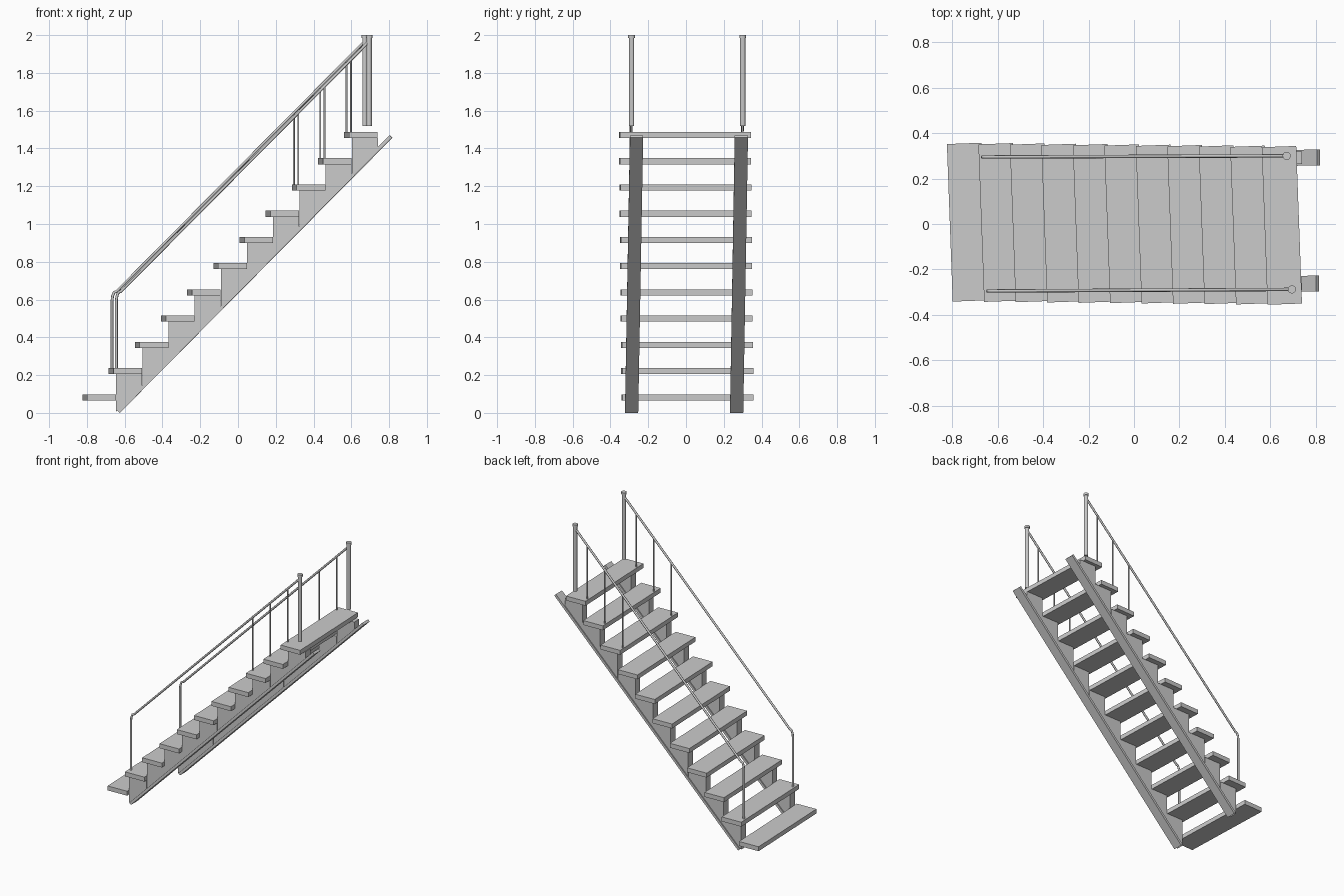
import bpy, bmesh, math
from mathutils import Vector

if "Cube" in bpy.data.objects:
    bpy.data.objects.remove(bpy.data.objects["Cube"])

STEP_X, STEP_Z = 0.1386, 0.1389
YAW = math.radians(2.1)


def add_mesh(name, bm):
    bmesh.ops.recalc_face_normals(bm, faces=bm.faces)
    me = bpy.data.meshes.new(name)
    bm.to_mesh(me)
    bm.free()
    ob = bpy.data.objects.new(name, me)
    bpy.context.collection.objects.link(ob)
    return ob


def box(name, loc, size, yaw=0.0):
    bm = bmesh.new()
    bmesh.ops.create_cube(bm, size=1)
    bmesh.ops.scale(bm, vec=size, verts=bm.verts)
    ob = add_mesh(name, bm)
    ob.location = loc
    ob.rotation_euler.z = yaw
    return ob


def plate(name, profile, width, y_at):
    """Extrude an x-z profile across y; y_at(x) gives the centre line."""
    bm = bmesh.new()
    sides = [[bm.verts.new((x, y_at(x) + s * width / 2, z)) for x, z in profile]
             for s in (-1, 1)]
    n = len(profile)
    for ring in sides:
        bm.faces.new(ring)
    for i in range(n):
        j = (i + 1) % n
        bm.faces.new((sides[0][i], sides[0][j], sides[1][j], sides[1][i]))
    return add_mesh(name, bm)


def rod(name, points, radius):
    """Round bar swept along a polyline."""
    cu = bpy.data.curves.new(name, 'CURVE')
    cu.dimensions = '3D'
    cu.bevel_depth = radius
    cu.bevel_resolution = 2
    cu.use_fill_caps = True
    sp = cu.splines.new('POLY')
    sp.points.add(len(points) - 1)
    for p, co in zip(sp.points, points):
        p.co = (*co, 1)
    ob = bpy.data.objects.new(name, cu)
    bpy.context.collection.objects.link(ob)
    return ob


def cylinder(name, x, y, z0, z1, r):
    bm = bmesh.new()
    bmesh.ops.create_cone(bm, cap_ends=True, segments=12, radius1=r, radius2=r,
                          depth=z1 - z0)
    ob = add_mesh(name, bm)
    ob.location = (x, y, (z0 + z1) / 2)
    return ob


# Treads
for k in range(11):
    box(f"tread_{k + 1}", (-0.735 + k * STEP_X, 0.008 - 0.0014 * k, 0.082 + k * STEP_Z),
        (0.152, 0.694, 0.032), YAW)

# Sloping stringer bars with a step bracket under each tread
for side, y0, y1, end in (("front", -0.288, -0.262, 0.808), ("back", 0.268, 0.293, 0.812)):
    def y_at(x, y0=y0, y1=y1):
        return y0 + (y1 - y0) * (x + 0.63) / 1.44

    a, b = Vector((-0.632, 0.0065)), Vector((end, 1.463))
    d = (b - a).normalized()
    n = Vector((-d.y, d.x)) * 0.009
    plate(f"{side}_stringer", [a - n, b - n, b + n, a + n], 0.07, y_at)

    def bar_z(x):
        return a.y + (x - a.x) * d.y / d.x

    for k in range(1, 11):
        xa = -0.645 + (k - 1) * STEP_X
        xb = xa + STEP_X - 0.001
        top = 0.067 + k * STEP_Z
        plate(f"{side}_bracket_{k}",
              [(xa, max(bar_z(xa), 0.008)), (xb, bar_z(xb)), (xb, top), (xa, top)],
              0.055, y_at)

# Handrails, balusters and end posts
for side, x0, x1, y0, y1 in (("front", -0.644, 0.695, -0.295, -0.288),
                             ("back", -0.667, 0.672, 0.295, 0.300)):
    def rail_y(x):
        return y0 + (y1 - y0) * (x - x0) / (x1 - x0)

    def rail_z(x):
        return 1.968 - (x1 - x) * 1.008

    path = [(x0, 0.232), (x0, 0.595), (x0 + 0.003, 0.618), (x0 + 0.011, 0.638),
            (x0 + 0.024, rail_z(x0 + 0.024)), (x1, rail_z(x1))]
    rod(f"{side}_handrail", [(x, rail_y(x), z) for x, z in path], 0.0075)

    for k in (8, 9, 10):
        x = x1 - 0.097 - (10 - k) * 0.1395
        rod(f"{side}_baluster_{k}",
            [(x, rail_y(x), 0.095 + k * STEP_Z), (x, rail_y(x), rail_z(x))], 0.005)

    cylinder(f"{side}_end_post", x1, y1, 1.518, 1.988, 0.014)
    cylinder(f"{side}_post_cap", x1, y1, 1.984, 2.0, 0.018)
